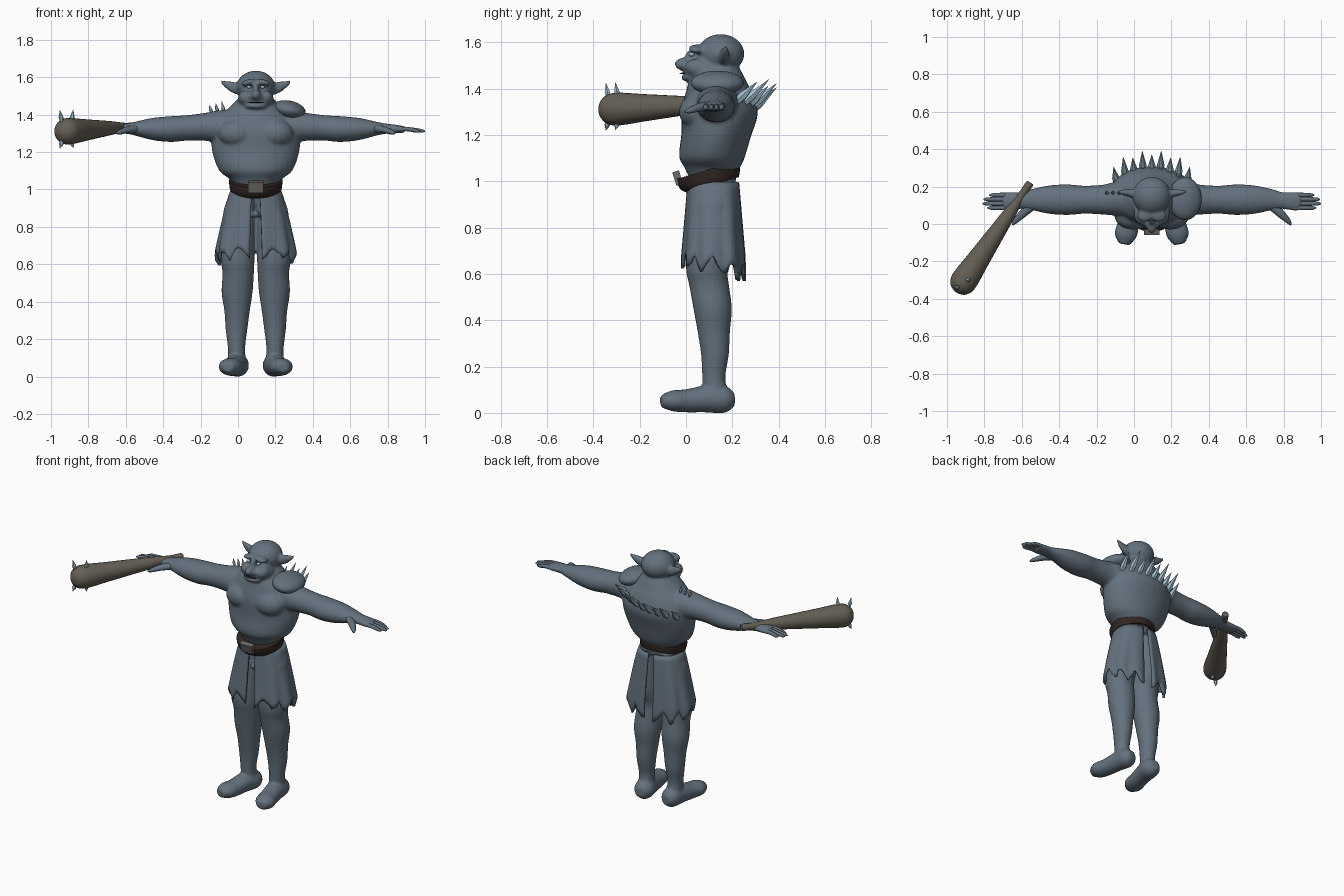
import bpy, bmesh, math, random
from mathutils import Vector, Matrix

random.seed(4)
cube = bpy.data.objects.get("Cube")
if cube:
    bpy.data.objects.remove(cube)

MID = 0.095  # x of the body's symmetry plane


def material(name, rgb):
    m = bpy.data.materials.new(name)
    m.use_nodes = True
    m.diffuse_color = (*rgb, 1)
    m.node_tree.nodes["Principled BSDF"].inputs["Base Color"].default_value = (*rgb, 1)
    return m


SKIN = material("slate skin", (0.125, 0.165, 0.205))
WOOD = material("club wood", (0.13, 0.115, 0.09))
LEATHER = material("dark leather", (0.03, 0.019, 0.016))
METAL = material("buckle metal", (0.15, 0.145, 0.135))
BONE = material("pale spike", (0.36, 0.52, 0.62))
DARK = material("dark mouth", (0.02, 0.022, 0.025))


def loft(bm, stations, sides=24, steps=4, flip=1):
    """Tube through stations (x, y, z, radius_u, radius_v), eased by a spline."""
    pts = [Vector(s) for s in stations]
    path = []
    for i in range(len(pts) - 1):
        a, b = pts[max(i - 1, 0)], pts[i]
        c, d = pts[i + 1], pts[min(i + 2, len(pts) - 1)]
        for k in range(steps):
            t = k / steps
            path.append(0.5 * (2 * b + (c - a) * t + (2 * a - 5 * b + 4 * c - d) * t * t
                               + (3 * b - a - 3 * c + d) * t ** 3))
    path.append(pts[-1])
    axis = (pts[-1].xyz - pts[0].xyz).normalized()
    u = axis.cross(Vector((0, 0, 1)))
    u = u.normalized() if u.length > 0.3 else Vector((1, 0, 0))
    v = axis.cross(u).normalized()
    rings = []
    for p in path:
        ring = []
        for j in range(sides):
            a = math.tau * j / sides
            co = p.xyz + u * p[3] * math.cos(a) + v * p[4] * math.sin(a)
            ring.append(bm.verts.new((co.x * flip, co.y, co.z)))
        rings.append(ring)
    for r, q in zip(rings, rings[1:]):
        for j in range(sides):
            k = (j + 1) % sides
            bm.faces.new((r[j], r[k], q[k], q[j]))
    bm.faces.new(rings[0])
    bm.faces.new(rings[-1])


def ball(bm, centre, radii, tilt=0):
    m = (Matrix.Translation(centre) @ Matrix.Rotation(tilt, 4, 'Y')
         @ Matrix.Diagonal((*radii, 1)))
    bmesh.ops.create_uvsphere(bm, u_segments=28, v_segments=18, radius=1, matrix=m)


def finish(bm, name, mat, smooth=True):
    bmesh.ops.recalc_face_normals(bm, faces=bm.faces)
    for f in bm.faces:
        f.smooth = smooth and len(f.verts) < 5
    mesh = bpy.data.meshes.new(name)
    bm.to_mesh(mesh)
    bm.free()
    mesh.materials.append(mat)
    ob = bpy.data.objects.new(name, mesh)
    ob.location.x = MID
    bpy.context.collection.objects.link(ob)
    return ob


# Body: overlapping lofts and balls fused into one smooth skin
TORSO = [(0, .12, .98, .11, .09), (0, .11, 1.05, .135, .115), (0, .11, 1.1, .195, .14),
         (0, .13, 1.2, .232, .15), (0, .145, 1.3, .235, .165), (0, .145, 1.38, .2, .145),
         (0, .14, 1.43, .15, .125), (0, .145, 1.47, .11, .1), (0, .15, 1.51, .07, .07)]
ARM = [(.1, .14, 1.34, .1, .09), (.2, .135, 1.335, .09, .088), (.26, .13, 1.335, .08, .076),
       (.36, .13, 1.33, .075, .068), (.45, .13, 1.323, .082, .069), (.55, .13, 1.323, .076, .06),
       (.65, .13, 1.325, .055, .036), (.7, .125, 1.325, .045, .027),
       (.76, .121, 1.323, .05, .022), (.8, .12, 1.32, .046, .016)]
LEG = [(.06, .12, 1.0, .06, .08), (.085, .115, .9, .085, .09), (.095, .105, .72, .092, .1),
       (.097, .09, .62, .09, .09), (.094, .1, .55, .084, .086), (.1, .115, .45, .083, .083),
       (.1, .12, .35, .068, .07), (.103, .125, .25, .058, .06), (.103, .12, .15, .046, .05),
       (.1, .13, .07, .05, .055)]
FOOT = [(.09, .208, .058, .03, .03), (.095, .165, .06, .06, .06), (.11, .08, .06, .058, .058),
        (.125, 0, .052, .058, .05), (.14, -.06, .052, .06, .045), (.148, -.108, .05, .03, .026)]
EAR = [(.07, .16, 1.535, .03, .036), (.12, .165, 1.547, .02, .03),
       (.16, .17, 1.563, .014, .018), (.188, .175, 1.58, .006, .006)]
bm = bmesh.new()
loft(bm, TORSO, 36)
for s in (1, -1):
    for limb in (ARM, LEG, FOOT, EAR):
        loft(bm, limb, flip=s)
    ball(bm, (s * .1, .045, 1.3), (.1, .075, .075))       # chest
    ball(bm, (s * .05, .05, 1.49), (.045, .055, .04))     # cheek
    ball(bm, (s * .04, .045, 1.572), (.042, .035, .016), s * .25)  # brow
    ball(bm, (s * .024, .0, 1.497), (.018, .022, .016))   # nostril wing
ball(bm, (0, .15, 1.55), (.102, .102, .085))              # skull
ball(bm, (0, .08, 1.478), (.098, .092, .06))              # jaw
ball(bm, (0, -.01, 1.505), (.026, .04, .028))             # nose tip
ball(bm, (0, .025, 1.535), (.018, .03, .035))             # nose bridge
ball(bm, (0, .02, 1.447), (.06, .042, .018))              # lower lip
ball(bm, (0, .03, .87), (.02, .025, .025))                # crotch knot
body = finish(bm, "body", SKIN)
remesh = body.modifiers.new("fuse", 'REMESH')
remesh.mode = 'VOXEL'
remesh.voxel_size = 0.008
remesh.use_smooth_shade = True
soften = body.modifiers.new("soften", 'SMOOTH')
soften.factor = 0.5
soften.iterations = 6

# Fingers and thumbs
bm = bmesh.new()
for s in (1, -1):
    for i, tip in enumerate((.88, .905, .9, .87)):
        y = .086 + i * .023
        loft(bm, [(.75, y, 1.325, .012, .012), (.82, y, 1.322, .012, .012),
                  (tip - .02, y, 1.314, .01, .01), (tip, y, 1.312, .003, .003)], 10, flip=s)
    loft(bm, [(.64, .1, 1.325, .026, .022), (.69, .055, 1.318, .022, .018),
              (.73, .015, 1.305, .014, .012), (.745, -.005, 1.3, .004, .004)], 12, flip=s)
finish(bm, "fingers", SKIN)

# Eyes, mouth and shoulder pad
bm = bmesh.new()
for s in (1, -1):
    ball(bm, (s * .036, .024, 1.548), (.011, .012, .009))
finish(bm, "eyes", BONE)
bm = bmesh.new()
ball(bm, (0, -.008, 1.466), (.045, .02, .003))
finish(bm, "mouth_line", DARK)
bm = bmesh.new()
ball(bm, (.178, .135, 1.425), (.09, .115, .05), .2)
finish(bm, "shoulder_pad", SKIN)

# Ragged loincloth: two flaps split at front and back
bm = bmesh.new()
COLS, ROWS = 36, 12
for s in (1, -1):
    grid = []
    for i in range(COLS + 1):
        a = .1 + (math.pi - .2) * i / COLS            # from front to back
        back = (1 - math.cos(a)) / 2
        notch = abs((i * 5 / COLS) % 1 - .5) * 2
        hem = .70 - .06 * back - .07 * notch + random.uniform(-.012, .012)
        column = []
        for j in range(ROWS + 1):
            z = .995 + (hem - .995) * j / ROWS
            d = min((.995 - z) / .3, 1.1)
            fold = 1 + .035 * d * math.sin(a * 9 + s)
            x = (.128 + .072 * d ** .8) * math.sin(a) ** .8 * fold
            c = math.cos(a)
            y = .118 - (.105 + .022 * d) * math.copysign(abs(c) ** .8, c) * fold
            column.append(bm.verts.new((s * x, y, z)))
        grid.append(column)
    for p, q in zip(grid, grid[1:]):
        for j in range(ROWS):
            bm.faces.new((p[j], p[j + 1], q[j + 1], q[j]))
cloth = finish(bm, "loincloth", SKIN)
thick = cloth.modifiers.new("thickness", 'SOLIDIFY')
thick.thickness = 0.014
thick.offset = 0

# Belt and buckle
bm = bmesh.new()
loft(bm, [(0, .115, .985, .128, .118), (0, .105, 1.0, .138, .132),
          (0, .098, 1.03, .142, .142), (0, .096, 1.05, .143, .145)], 40, 3)
finish(bm, "belt", LEATHER)
bm = bmesh.new()
bmesh.ops.create_cube(bm, size=1, matrix=Matrix.Translation((0, -.036, 1.014))
                      @ Matrix.Rotation(.3, 4, 'X') @ Matrix.Diagonal((.085, .03, .06, 1)))
finish(bm, "buckle", METAL, False)

# Club held in the right hand
grip, head = Vector((-.65, .22, 1.338)), Vector((-1.045, -.365, 1.308))
bm = bmesh.new()
club = [(0, .012), (.01, .021), (.12, .022), (.3, .036), (.5, .048), (.7, .06),
        (.85, .07), (.93, .068), (.98, .045), (1, .012)]
loft(bm, [(*grip.lerp(head, t), r, r) for t, r in club], 24)
finish(bm, "club", WOOD)


def spike(bm, base, tip, r):
    base, tip = Vector(base), Vector(tip)
    loft(bm, [(*base.lerp(tip, t), r * k, r * k)
              for t, k in ((0, .7), (.4, 1), (1, .05))], 6, 1)


# Spikes on club, back ridge and right shoulder
bm = bmesh.new()
for t, side in ((.88, .012), (.95, -.012)):
    p = grip.lerp(head, t)
    for up in (1, -1):
        spike(bm, p + Vector((side, 0, up * .05)),
              p + Vector((side * 1.8, -.01, up * (.115 if up > 0 else .09))), .013)
finish(bm, "club_spikes", BONE, False)
bm = bmesh.new()
for i in range(9):
    k = i / 4 - 1
    x, z = k * .185, 1.325 + k * .035
    y = .3 - .065 * k * k
    length = .85 + .25 * (i % 2)
    spike(bm, (x, y - .03, z - .03),
          (x * 1.1, y + .095 * length - .01, z + .08 * length), .02)
finish(bm, "back_spikes", BONE, False)
bm = bmesh.new()
for i in range(3):
    x = -.17 - i * .033
    spike(bm, (x, .165, 1.41), (x - .012, .17, 1.472 - i * .01), .01)
finish(bm, "shoulder_spikes", BONE, False)
